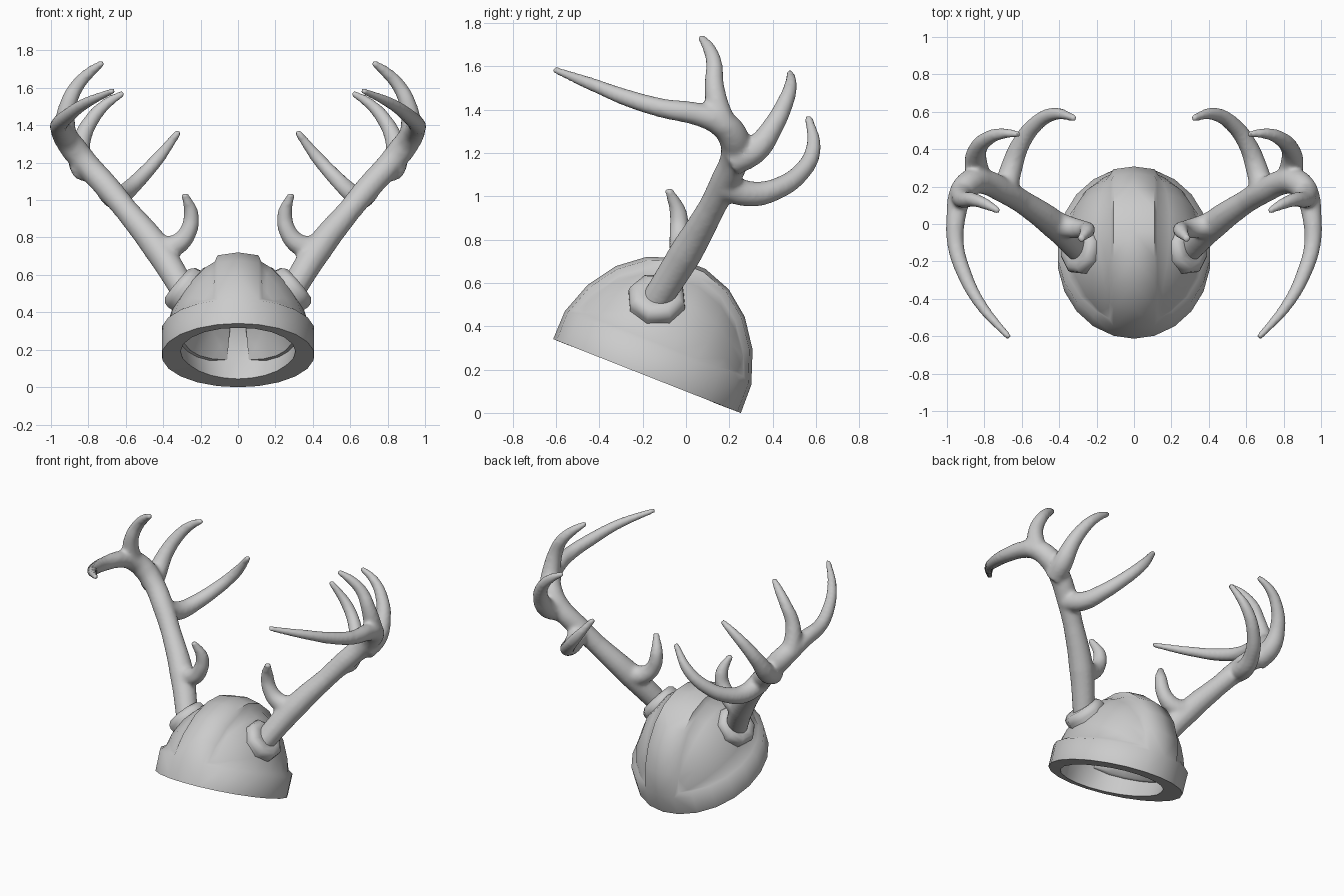
import bpy, bmesh, math
from mathutils import Vector

if "Cube" in bpy.data.objects:
    bpy.data.objects.remove(bpy.data.objects["Cube"])


def add_object(name, mesh):
    obj = bpy.data.objects.new(name, mesh)
    bpy.context.collection.objects.link(obj)
    return obj


def bake(obj):
    """Replace the object's mesh by its modified result."""
    bpy.context.view_layer.update()
    dg = bpy.context.evaluated_depsgraph_get()
    mesh = bpy.data.meshes.new_from_object(obj.evaluated_get(dg))
    obj.modifiers.clear()
    obj.data = mesh


def shade(obj, degrees):
    bpy.ops.object.select_all(action='DESELECT')
    obj.select_set(True)
    bpy.context.view_layer.objects.active = obj
    bpy.ops.object.shade_smooth_by_angle(angle=math.radians(degrees))


# ---- Helmet shell: half ellipsoid with a central crest and a rim band ----
A, B, C = 0.424, 0.48, 0.568        # half width, half length, height
CREST, BAND = 0.11, 0.14            # crest half width, band height
COLS, ROWS = 9, 4


def on_dome(p):
    return p / math.sqrt((p.x / A) ** 2 + (p.y / B) ** 2 + (p.z / C) ** 2)


def arch(x, t):
    """Point on the front-to-back arch at constant x, starting on the band."""
    s = math.sqrt(1 - (x / A) ** 2)
    a0 = math.asin(BAND / (C * s))
    a = a0 + (math.pi - 2 * a0) * t
    return Vector((x, -B * s * math.cos(a), C * s * math.sin(a)))


def band(t):
    """Point on the band's upper edge, and the rim point below it."""
    s = math.sqrt(1 - (BAND / C) ** 2)
    a0 = math.asin(CREST / (A * s))
    a = a0 + (math.pi - 2 * a0) * t
    x, y = A * math.sin(a), -B * math.cos(a)
    return Vector((x * s, y * s, BAND)), Vector((x * 0.965, y * 0.97, 0))


bm = bmesh.new()
grid = []
for i in range(COLS + 1):
    t = i / COLS
    b, rim = band(t)
    col = [bm.verts.new(rim), bm.verts.new(b)]
    for k in range(1, ROWS + 1):
        if i in (0, COLS):
            col.append(col[1])
        else:
            col.append(bm.verts.new(on_dome(b.lerp(arch(CREST, t), k / ROWS))))
    col.append(bm.verts.new(arch(0, t) * 0.995))
    grid.append(col)

panel = []
for c0, c1 in zip(grid, grid[1:]):
    for k in range(ROWS + 2):
        vs = list(dict.fromkeys((c0[k], c0[k + 1], c1[k + 1], c1[k])))
        if len(vs) > 2:
            f = bm.faces.new(vs)
            if 1 <= k <= ROWS:
                panel.append(f)
for col, side in ((grid[0], -1), (grid[-1], 1)):
    mid = bm.verts.new((0, side * B * 0.97, 0))
    bm.faces.new((col[0], col[1], col[-1], mid))
bmesh.ops.recalc_face_normals(bm, faces=bm.faces)
if panel[0].normal.dot(panel[0].calc_center_median()) < 0:
    bmesh.ops.reverse_faces(bm, faces=bm.faces)
bmesh.ops.inset_region(bm, faces=panel, thickness=0.028, depth=-0.024,
                       use_even_offset=True)
mesh = bpy.data.meshes.new("helmet_shell")
bm.to_mesh(mesh)
bm.free()
helmet = add_object("helmet_shell", mesh)
helmet.location = (0, -0.18, 0.17)
helmet.rotation_euler = (math.radians(-21.5), 0, 0)

# Wall is thinner toward the front
group = helmet.vertex_groups.new(name="wall")
for v in mesh.vertices:
    group.add([v.index], min(1, 0.5 + max(0, v.co.y + 0.45) * 0.75), 'REPLACE')
mir = helmet.modifiers.new("mirror", 'MIRROR')
mir.use_clip = True
sol = helmet.modifiers.new("wall", 'SOLIDIFY')
sol.thickness = 0.125
sol.offset = -1
sol.vertex_group = "wall"
bake(helmet)
shade(helmet, 58)

# ---- Octagonal collars at the antler roots ----
axis = Vector((0.76, 0.08, 0.64)).normalized()
centre = Vector((0.288, -0.135, 0.526))
rot = axis.to_track_quat('Z', 'Y')
bm = bmesh.new()
rings = []
for r, h in ((0.13, -0.07), (0.138, 0.0), (0.132, 0.025), (0.108, 0.045), (0.075, 0.045)):
    rings.append([bm.verts.new(centre + rot @ Vector((
        r * math.cos(math.tau * (j + 0.5) / 8), r * math.sin(math.tau * (j + 0.5) / 8), h)))
        for j in range(8)])
for a, b in zip(rings, rings[1:]):
    for j in range(8):
        n = (j + 1) % 8
        bm.faces.new((a[j], a[n], b[n], b[j]))
bm.faces.new(rings[-1])
bm.faces.new(rings[0][::-1])
mesh = bpy.data.meshes.new("antler_collars")
bm.to_mesh(mesh)
bm.free()
collars = add_object("antler_collars", mesh)
collars.modifiers.new("mirror", 'MIRROR')
bake(collars)
shade(collars, 58)

# ---- Antlers: tapered paths (x, y, z, radius) fused into one smooth body ----
paths = [
    # main beam sweeping up, out and then forward
    [(.28, -.15, .50, .07), (.43, .0, .74, .078), (.60, .12, .95, .064),
     (.70, .18, 1.07, .068), (.80, .225, 1.18, .068), (.875, .22, 1.27, .072),
     (.925, .16, 1.34, .066), (.95, .05, 1.38, .054), (.955, -.1, 1.405, .046),
     (.91, -.26, 1.45, .041), (.82, -.43, 1.515, .032), (.665, -.61, 1.585, .018)],
    # brow tine
    [(.42, .0, .74, .07), (.33, -.02, .76, .058), (.267, -.03, .83, .048),
     (.25, -.035, .92, .042), (.287, -.083, 1.035, .02)],
    # rear tine
    [(.69, .17, 1.05, .068), (.655, .3, 1.01, .06), (.61, .42, 1.035, .051),
     (.53, .53, 1.11, .044), (.43, .588, 1.22, .037), (.313, .565, 1.37, .019)],
    # upper rear tine
    [(.82, .21, 1.16, .07), (.845, .32, 1.215, .064), (.835, .4, 1.32, .05),
     (.785, .455, 1.425, .041), (.71, .483, 1.51, .032), (.61, .48, 1.575, .018)],
    # top tine
    [(.92, .18, 1.31, .066), (.925, .145, 1.42, .055), (.905, .13, 1.52, .046),
     (.86, .13, 1.61, .039), (.79, .105, 1.685, .031), (.72, .067, 1.737, .018)],
]
curve = bpy.data.curves.new("antler_paths", 'CURVE')
curve.dimensions = '3D'
curve.bevel_depth = 1
curve.bevel_resolution = 4
curve.resolution_u = 6
curve.use_fill_caps = True
for path in paths:
    spline = curve.splines.new('BEZIER')
    spline.bezier_points.add(len(path) - 1)
    for p, (x, y, z, r) in zip(spline.bezier_points, path):
        p.co = (x, y, z)
        p.radius = r
        p.handle_left_type = p.handle_right_type = 'AUTO'
source = add_object("antler_paths", curve)
bpy.context.view_layer.update()
dg = bpy.context.evaluated_depsgraph_get()
antlers = add_object("antlers", bpy.data.meshes.new_from_object(source.evaluated_get(dg)))
bpy.data.objects.remove(source)
antlers.modifiers.new("mirror", 'MIRROR')
fuse = antlers.modifiers.new("fuse", 'REMESH')
fuse.mode = 'VOXEL'
fuse.voxel_size = 0.012
soft = antlers.modifiers.new("soften", 'SMOOTH')
soft.factor = 0.5
soft.iterations = 10
bake(antlers)
shade(antlers, 60)
